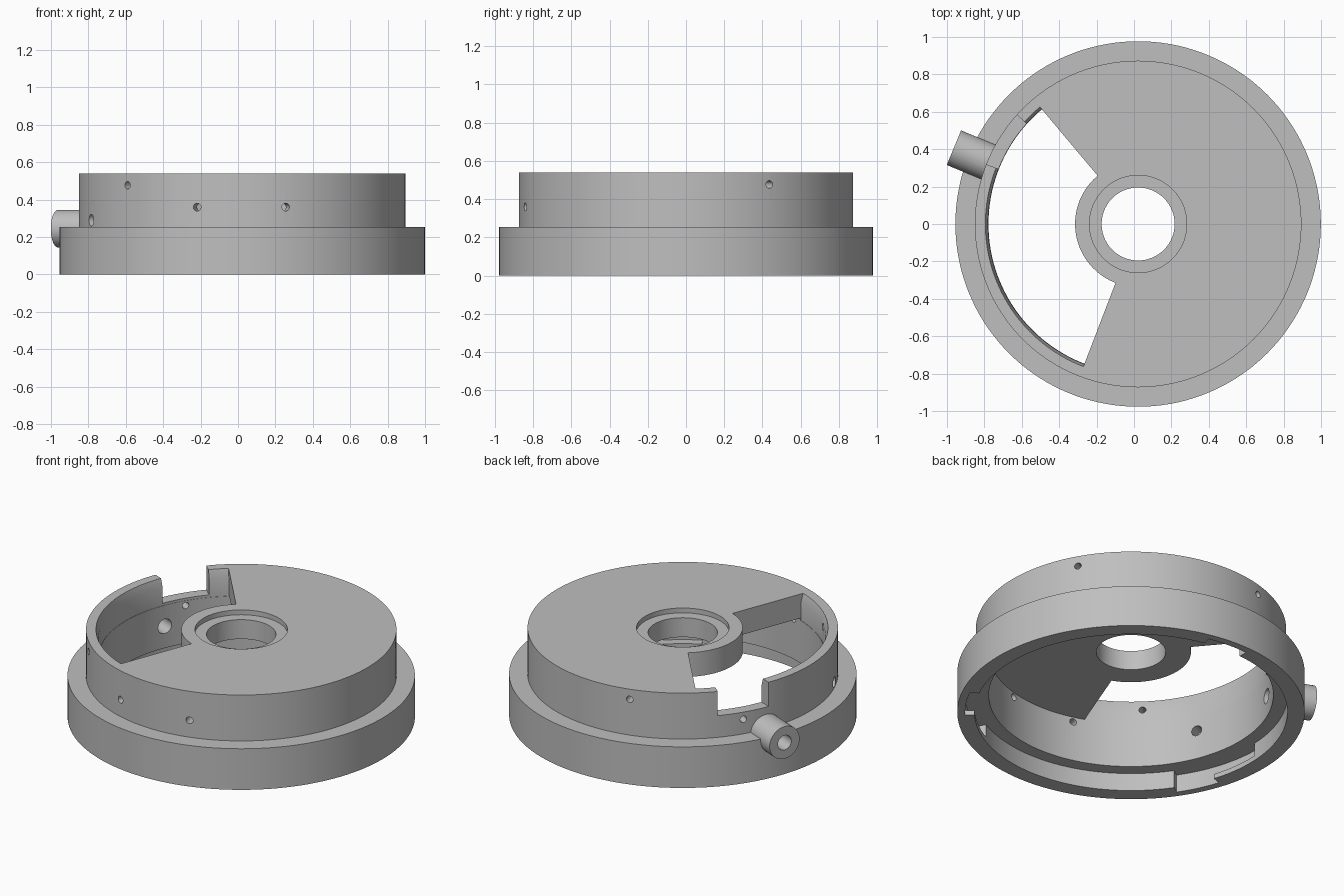
import bpy, bmesh
from math import radians, cos, sin
from mathutils import Matrix, Vector

CX = 0.022        # the round body sits slightly off centre because of the side knob
STEP = 2.5

cube = bpy.data.objects.get("Cube")
if cube:
    bpy.data.objects.remove(cube, do_unlink=True)

grey = bpy.data.materials.new("satin grey")
grey.use_nodes = True
grey.diffuse_color = (0.52, 0.52, 0.52, 1)
grey.node_tree.nodes["Principled BSDF"].inputs["Base Color"].default_value = grey.diffuse_color


def make_object(name, bm):
    bmesh.ops.recalc_face_normals(bm, faces=bm.faces)
    mesh = bpy.data.meshes.new(name)
    bm.to_mesh(mesh)
    bm.free()
    mesh.materials.append(grey)
    obj = bpy.data.objects.new(name, mesh)
    bpy.context.collection.objects.link(obj)
    return obj


def lathe(name, profile, start=0, end=360):
    """Sweep a closed (radius, height) outline round the body axis."""
    bm = bmesh.new()
    full = end - start == 360
    count = round((end - start) / STEP)
    rings = []
    for i in range(count if full else count + 1):
        a = radians(start + (end - start) * i / count)
        rings.append([bm.verts.new((CX + r * cos(a), r * sin(a), z)) for r, z in profile])
    n = len(profile)
    for i in range(count):
        a, b = rings[i], rings[(i + 1) % len(rings)]
        for j in range(n):
            k = (j + 1) % n
            bm.faces.new((a[j], a[k], b[k], b[j]))
    if not full:
        bm.faces.new(rings[0])
        bm.faces.new(rings[-1])
    return make_object(name, bm)


def radial_rod(name, angle, z, radius, inner, outer, sides=32):
    """Cylinder pointing outward from the body axis."""
    a = radians(angle)
    out = Vector((cos(a), sin(a), 0))
    place = Matrix.Translation(Vector((CX, 0, z)) + out * (inner + outer) / 2)
    turn = out.to_track_quat('Z', 'Y').to_matrix().to_4x4()
    bm = bmesh.new()
    bmesh.ops.create_cone(bm, cap_ends=True, segments=sides, radius1=radius,
                          radius2=radius, depth=outer - inner, matrix=place @ turn)
    return make_object(name, bm)


def box_profile(r1, r2, z1, z2):
    return [(r1, z1), (r2, z1), (r2, z2), (r1, z2)]


# Stepped housing: flange, drum, top plate and recessed centre hole
body = lathe("housing", [(.195, .39), (.80, .39), (.80, .11), (.88, .11), (.88, 0), (.977, 0),
                         (.977, .255), (.873, .255), (.873, .54), (.26, .54), (.26, .51), (.195, .51)])

# Side knob fused to the drum
parts = [(radial_rod("knob", 157.5, .245, .1, .84, 1.066, 48), 'UNION')]

# Sector window in the top plate, with a chamfered outer edge, and the wall notch
cutters = [lathe("window_cutter", [(.337, .375), (.802, .375), (.802, .49), (.817, .541),
                                   (.817, .6), (.337, .6)], 130, 249),
           lathe("notch_cutter", box_profile(.76, .95, .39, .6), 138, 158.5)]

# Three bayonet slots in the flange: an entry and a side channel each
for k in range(3):
    a = 58 + 120 * k
    cutters.append(lathe("entry_cutter", box_profile(.85, .933, -.05, .11), a + 20, a + 36))
    cutters.append(lathe("channel_cutter", box_profile(.85, .933, .03, .11), a, a + 21))

# Knob bore, and the small radial screw holes
cutters.append(radial_rod("bore_cutter", 157.5, .245, .045, .7, 1.2))
for angle, z, radius in [(202.5, .29, .032), (148, .345, .02), (254, .36, .021), (285.5, .36, .021),
                         (30, .477, .02), (105, .477, .02), (225.4, .477, .02)]:
    cutters.append(radial_rod("hole_cutter", angle, z, radius, .76, .95, 20))

# Combine the parts, then bake the result and drop the helpers
parts += [(c, 'DIFFERENCE') for c in cutters]
for part, operation in parts:
    part.hide_render = True
    mod = body.modifiers.new(part.name, 'BOOLEAN')
    mod.operation = operation
    mod.solver = 'EXACT'
    mod.object = part
bpy.context.view_layer.update()
baked = bpy.data.meshes.new_from_object(body.evaluated_get(bpy.context.evaluated_depsgraph_get()))
body.modifiers.clear()
body.data = baked
for part, operation in parts:
    bpy.data.objects.remove(part, do_unlink=True)

bpy.ops.object.select_all(action='DESELECT')
body.select_set(True)
bpy.context.view_layer.objects.active = body
bpy.ops.object.shade_smooth_by_angle(angle=radians(25))
